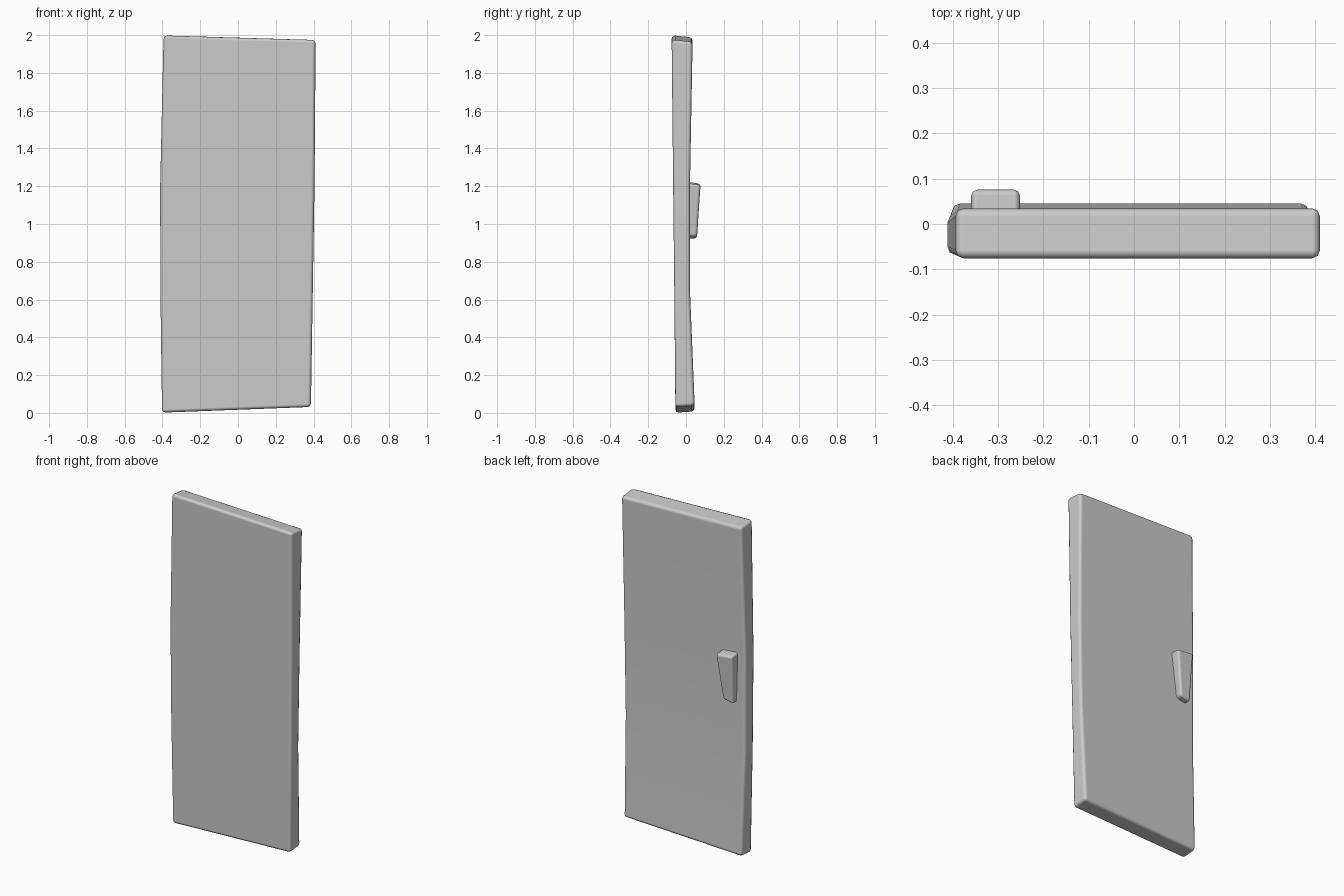
import bpy
import bmesh

cube = bpy.data.objects.get("Cube")
if cube:
    bpy.data.objects.remove(cube, do_unlink=True)

grey = bpy.data.materials.new("plain grey")
grey.use_nodes = True
colour = (0.6, 0.6, 0.6, 1)
grey.diffuse_color = colour
grey.node_tree.nodes["Principled BSDF"].inputs["Base Color"].default_value = colour


def loft(name, rings, bevel):
    """Join four-cornered rings from bottom to top, then soften the sharp edges."""
    bm = bmesh.new()
    rows = [[bm.verts.new(p) for p in ring] for ring in rings]
    for low, high in zip(rows, rows[1:]):
        for i in range(4):
            j = (i + 1) % 4
            bm.faces.new((low[i], low[j], high[j], high[i]))
    bm.faces.new(rows[0][::-1])
    bm.faces.new(rows[-1])
    bmesh.ops.recalc_face_normals(bm, faces=bm.faces)
    mesh = bpy.data.meshes.new(name)
    bm.to_mesh(mesh)
    bm.free()
    mesh.materials.append(grey)
    for face in mesh.polygons:
        face.use_smooth = True
    obj = bpy.data.objects.new(name, mesh)
    bpy.context.collection.objects.link(obj)
    mod = obj.modifiers.new("soft edges", "BEVEL")
    mod.width = bevel
    mod.segments = 2
    mod.limit_method = 'ANGLE'
    mod.harden_normals = True
    return obj


def ring(x0, x1, y0, y1, zl, zr, tilt=0):
    """Corners of a section; its height may differ left to right and front to back."""
    return [(x0, y0, zl), (x1, y0, zr), (x1, y1, zr - tilt), (x0, y1, zl - tilt)]


# Slightly warped door slab
loft("door_panel", [
    ring(-0.402, 0.386, -0.056, 0.046, 0.0, 0.03, -0.008),
    ring(-0.411, 0.396, -0.062, 0.021, 0.65, 0.65),
    ring(-0.412, 0.405, -0.068, 0.021, 1.2, 1.2),
    ring(-0.394, 0.411, -0.076, 0.035, 2.0, 1.976, 0.012),
], 0.018)

# Tapered handle on the back
loft("door_handle", [
    ring(-0.352, -0.285, 0.0, 0.058, 0.92, 0.935),
    ring(-0.36, -0.25, 0.0, 0.077, 1.225, 1.215, 0.01),
], 0.014)
